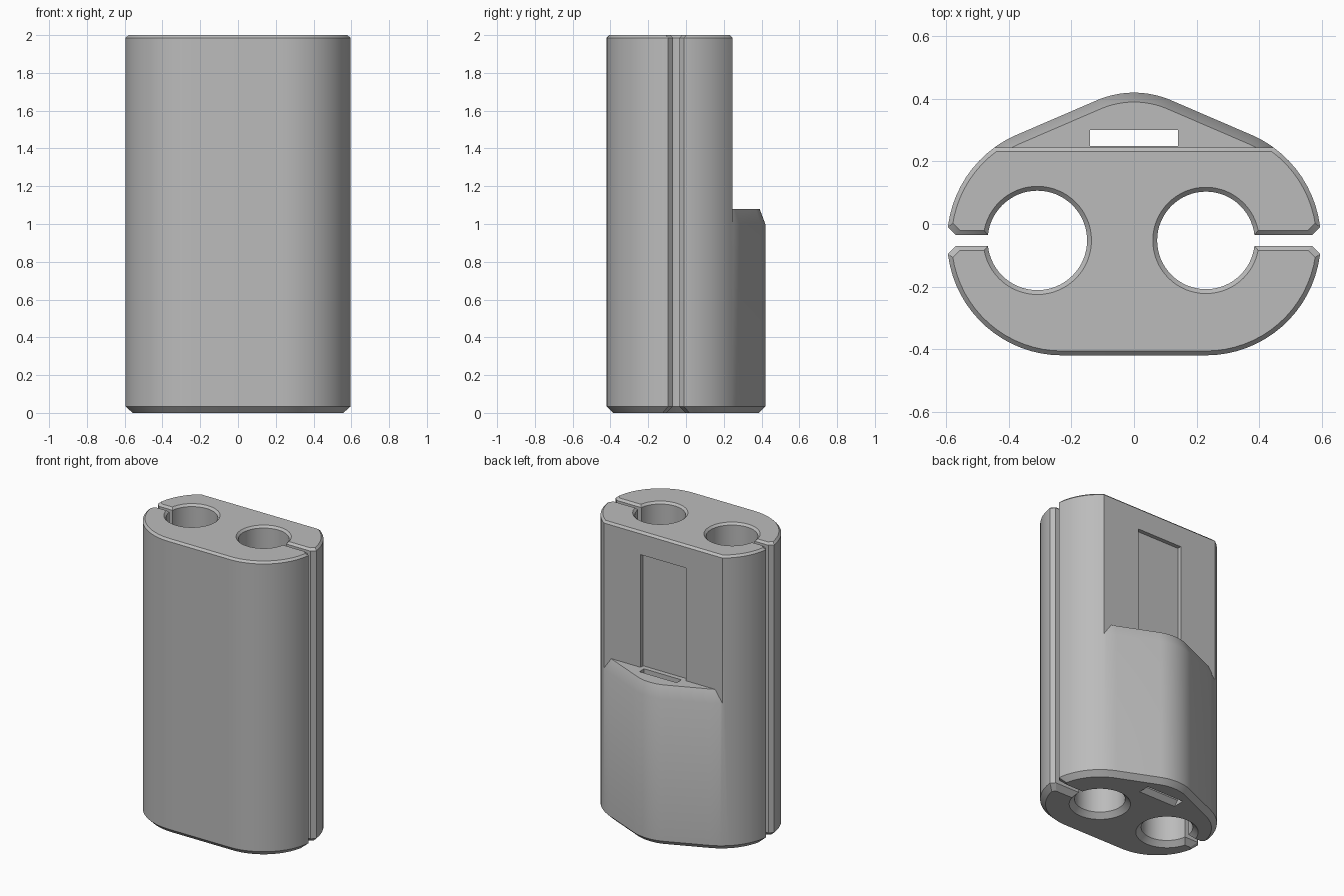
import bpy, bmesh
from math import sin, cos, pi, sqrt, radians, asin

if "Cube" in bpy.data.objects:
    bpy.data.objects.remove(bpy.data.objects["Cube"])

grey = bpy.data.materials.new("plain_grey")
grey.use_nodes = True
grey.diffuse_color = (0.5, 0.5, 0.5, 1)
grey.node_tree.nodes["Principled BSDF"].inputs["Base Color"].default_value = (0.5, 0.5, 0.5, 1)

CX, CY, R = 0.23, -0.0525, 0.3675   # rounded side centres and radius
BACK = 0.245                        # flat back plane
HUMP_R, HUMP_Y = 0.3, 0.12          # rounded crest of the hump
TILT = radians(23.4)


def arc(cx, cy, r, a, b, n):
    return [(cx + r * cos(a + (b - a) * i / n), cy + r * sin(a + (b - a) * i / n))
            for i in range(n + 1)]


def mirrored(half):
    """Close a right-hand half outline with its mirror image."""
    return half + [(-x, y) for x, y in reversed(half) if abs(x) > 1e-6]


def loft(name, rings):
    """Solid through a stack of (height, outline) rings."""
    bm = bmesh.new()
    loops = [[bm.verts.new((x, y, z)) for x, y in pts] for z, pts in rings]
    n = len(loops[0])
    for low, high in zip(loops, loops[1:]):
        for i in range(n):
            j = (i + 1) % n
            bm.faces.new((low[i], low[j], high[j], high[i]))
    bm.faces.new(loops[0])
    bm.faces.new(loops[-1])
    bmesh.ops.recalc_face_normals(bm, faces=bm.faces)
    mesh = bpy.data.meshes.new(name)
    bm.to_mesh(mesh)
    bm.free()
    mesh.materials.append(grey)
    ob = bpy.data.objects.new(name, mesh)
    bpy.context.collection.objects.link(ob)
    return ob


def combine(target, other, operation):
    mod = target.modifiers.new(operation, "BOOLEAN")
    mod.operation, mod.object, mod.solver = operation, other, "EXACT"
    bpy.context.view_layer.objects.active = target
    bpy.ops.object.modifier_apply(modifier=mod.name)
    bpy.data.objects.remove(other)


def body_outline(d, back):
    r = R - d
    return mirrored(arc(CX, CY, r, -pi / 2, asin((back - CY) / r), 28))


def hump_outline(d):
    r = R - d
    side = arc(CX, CY, r, asin((BACK - CY) / r), pi / 2 - TILT, 6)
    crest = arc(0, HUMP_Y, HUMP_R - d, pi / 2 - TILT, pi / 2, 8)
    return mirrored([(0.3, BACK - 0.06)] + side + crest)


def hole_outline(cx, r):
    return arc(cx, CY, r, 0, 2 * pi, 64)[:-1]


def slit_outline(side, d):
    # narrow gap with a flared mouth
    h = 0.0175 + d
    tip = 0.635
    flare = [(0.57 - d, h), (tip, h + tip - 0.57 + d)]
    half = [(0.3, h)] + flare
    return [(side * x, CY + y) for x, y in half] + \
           [(side * x, CY - y) for x, y in reversed(half)]


def rectangle(x, y0, y1):
    return [(-x, y0), (x, y0), (x, y1), (-x, y1)]


# Main body with bevelled ends, and the hump on its back
BOT, TOP = 0.033, 0.014
body = loft("holder_body", [(0, body_outline(BOT, BACK)), (BOT, body_outline(0, BACK)),
                            (2 - TOP, body_outline(0, BACK)),
                            (2, body_outline(TOP, BACK - TOP))])
hump = loft("back_hump", [(0, hump_outline(BOT)), (BOT, hump_outline(0)),
                          (1.0, hump_outline(0)), (1.08, hump_outline(0.03))])
combine(body, hump, "UNION")


def through_cut(name, outline):
    """Cut right through, widening at both ends to bevel the rims."""
    e = 0.01
    cutter = loft(name, [(-e, outline(BOT + e)), (BOT, outline(0)),
                         (2 - TOP, outline(0)), (2 + e, outline(TOP + e))])
    combine(body, cutter, "DIFFERENCE")


# Two round bores, each open to its side through a slit
for side, cx, r in ((-1, -0.309, 0.159), (1, CX, 0.156)):
    through_cut("bore_cutter", lambda d: hole_outline(cx, r + d))
    through_cut("slit_cutter", lambda d: slit_outline(side, d))

# Strap slot through the hump, and the shallow recess above it
slot = loft("slot_cutter", [(-0.01, rectangle(0.14, 0.21, 0.3)),
                            (0.03, rectangle(0.14, 0.25, 0.3)),
                            (1.2, rectangle(0.14, 0.25, 0.3))])
combine(body, slot, "DIFFERENCE")
recess = loft("recess_cutter", [(1.08, rectangle(0.17, BACK - 0.028, 0.35)),
                                (1.845, rectangle(0.17, BACK - 0.028, 0.35))])
combine(body, recess, "DIFFERENCE")

bpy.ops.object.select_all(action="DESELECT")
body.select_set(True)
bpy.context.view_layer.objects.active = body
bpy.ops.object.shade_smooth_by_angle(angle=radians(30))
